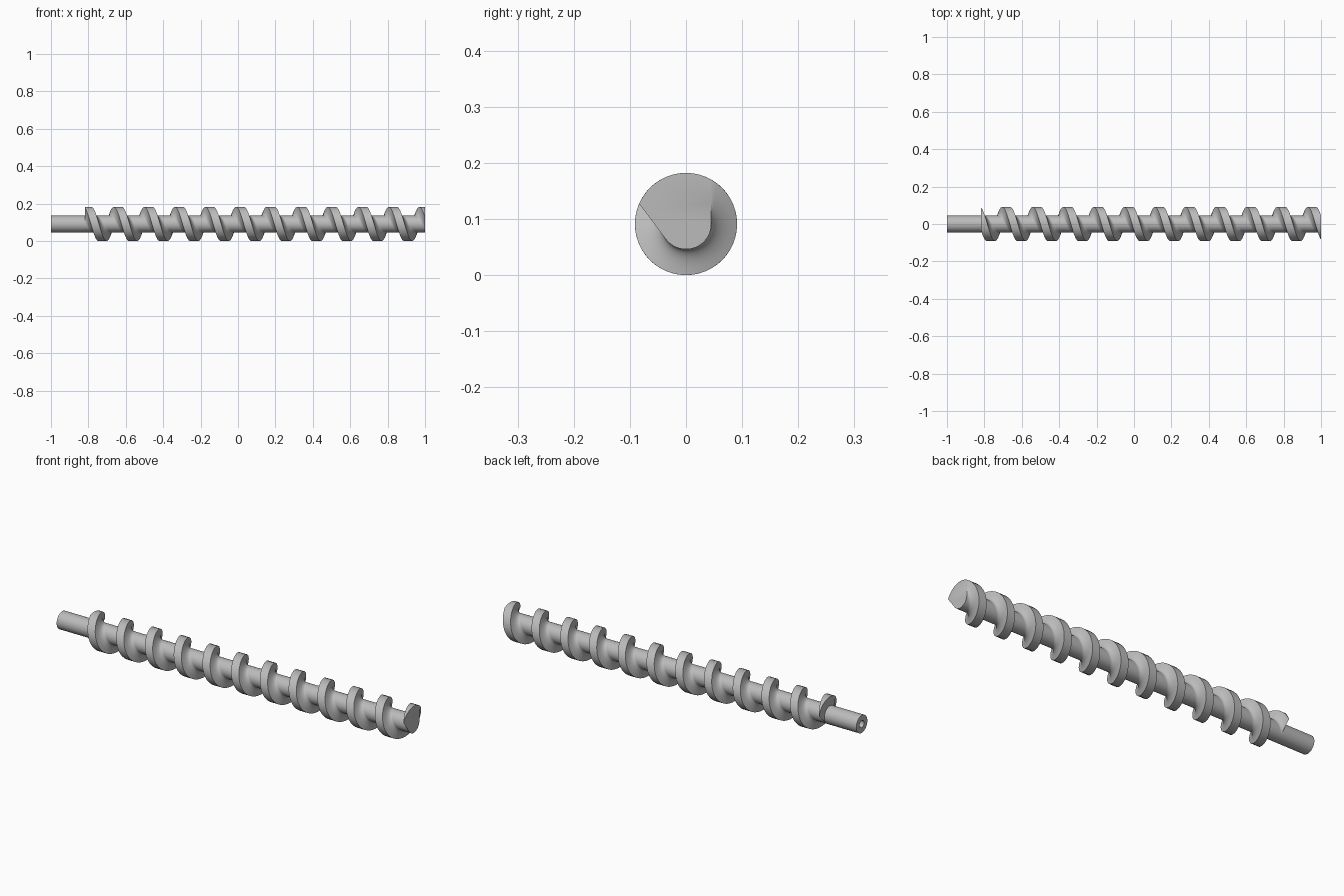
import bpy, bmesh
from math import pi, cos, sin, acos, radians

CORE, OUTER, AXIS_Z = 0.045, 0.091, 0.091
START, END, PITCH = -0.818, 1.0, 0.1634
END_ANGLE = radians(108.5)      # direction of the flight at the far end
HALF_SPAN = radians(108.5)      # flight half width where it meets the core

cube = bpy.data.objects.get("Cube")
if cube:
    bpy.data.objects.remove(cube, do_unlink=True)

steel = bpy.data.materials.new("grey steel")
steel.use_nodes = True
steel.diffuse_color = (0.5, 0.5, 0.5, 1)
steel.node_tree.nodes["Principled BSDF"].inputs["Base Color"].default_value = (0.5, 0.5, 0.5, 1)


def ring(x, polar, turn=0.0):
    """Points around the long axis from (angle, radius) pairs."""
    return [(x, r * cos(a + turn), AXIS_Z + r * sin(a + turn)) for a, r in polar]


def loft(name, rings, cap_first=False, cap_last=False):
    """Skin a list of equal rings into one smooth, sharp-edged object."""
    bm = bmesh.new()
    loops = [[bm.verts.new(p) for p in pts] for pts in rings]
    n = len(loops[0])
    for a, b in zip(loops, loops[1:]):
        for i in range(n):
            j = (i + 1) % n
            bm.faces.new((a[i], a[j], b[j], b[i]))
    if cap_first:
        bm.faces.new(loops[0])
    if cap_last:
        bm.faces.new(loops[-1])
    bmesh.ops.recalc_face_normals(bm, faces=bm.faces)
    mesh = bpy.data.meshes.new(name)
    bm.to_mesh(mesh)
    bm.free()
    mesh.materials.append(steel)
    obj = bpy.data.objects.new(name, mesh)
    bpy.context.collection.objects.link(obj)
    bpy.ops.object.select_all(action='DESELECT')
    obj.select_set(True)
    bpy.context.view_layer.objects.active = obj
    bpy.ops.object.shade_smooth_by_angle(angle=radians(35))
    return obj


def span(a, b, count):
    return [a + (b - a) * i / count for i in range(count)]


# Flight section: core circle, two straight tangent flanks and an outer arc
flank = acos(CORE / OUTER)
section = [(a, CORE / cos(a + HALF_SPAN)) for a in span(-HALF_SPAN, flank - HALF_SPAN, 12)]
section += [(a, OUTER) for a in span(flank - HALF_SPAN, HALF_SPAN - flank, 20)]
section += [(a, CORE / cos(HALF_SPAN - a)) for a in span(HALF_SPAN - flank, HALF_SPAN, 12)]
section += [(a, CORE) for a in span(HALF_SPAN, 2 * pi - HALF_SPAN, 24)]

# Screw body: the section twisted along the axis
steps = 540
body = []
for i in range(steps + 1):
    x = START + (END - START) * i / steps
    body.append(ring(x, section, END_ANGLE + (x - END) / PITCH * 2 * pi))
loft("screw_flight", body, cap_first=True, cap_last=True)

# Plain drive shaft with a drilled centre hole in its end
circle = span(0, 2 * pi, 64)
profile = [(START, CORE), (-1.0, CORE), (-1.0, 0.018), (-0.92, 0.018), (-0.91, 0.001)]
loft("drive_shaft", [ring(x, [(a, r) for a in circle]) for x, r in profile], cap_last=True)
